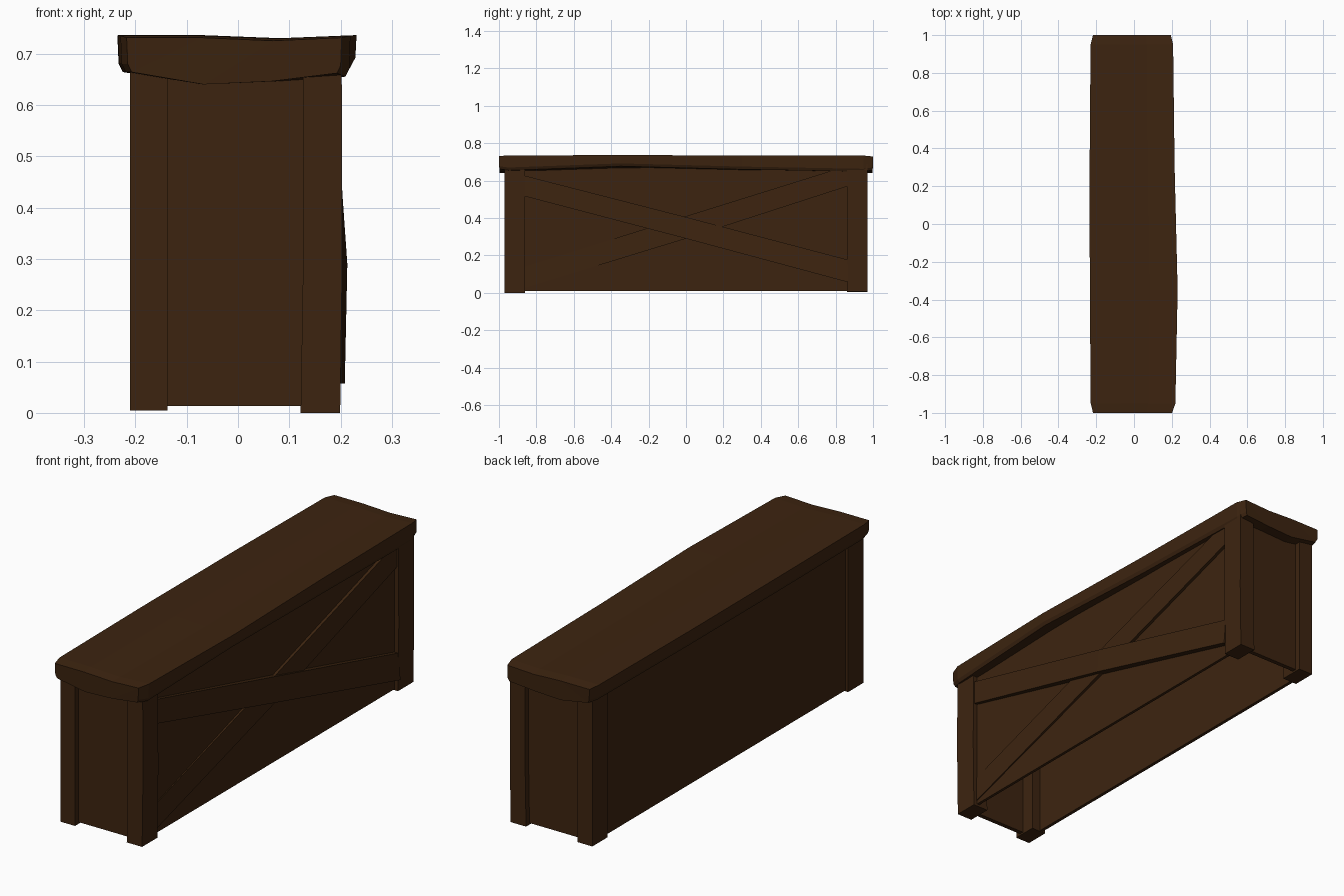
import bpy, bmesh

if "Cube" in bpy.data.objects:
    bpy.data.objects.remove(bpy.data.objects["Cube"])

wood = bpy.data.materials.new("dark_brown_wood")
wood.diffuse_color = (0.046, 0.0175, 0.005, 1)
wood.use_nodes = True
wood.node_tree.nodes["Principled BSDF"].inputs["Base Color"].default_value = wood.diffuse_color


def loft(name, rings):
    """Join matching rings of points into a closed flat-shaded solid."""
    bm = bmesh.new()
    vs = [[bm.verts.new(p) for p in r] for r in rings]
    n = len(rings[0])
    for a, b in zip(vs, vs[1:]):
        for i in range(n):
            j = (i + 1) % n
            bm.faces.new((a[i], a[j], b[j], b[i]))
    # caps as strips of quads
    for r in (vs[0], vs[-1]):
        for i in range(n // 2 - 1):
            bm.faces.new((r[i], r[i + 1], r[n - 2 - i], r[n - 1 - i]))
    bmesh.ops.recalc_face_normals(bm, faces=bm.faces)
    me = bpy.data.meshes.new(name)
    bm.to_mesh(me)
    bm.free()
    me.materials.append(wood)
    ob = bpy.data.objects.new(name, me)
    bpy.context.collection.objects.link(ob)
    return ob


def rect(x0, x1, y0, y1, z):
    return [(x0, y0, z), (x1, y0, z), (x1, y1, z), (x0, y1, z)]


def box(name, x0, x1, y0, y1, z0, z1):
    return loft(name, [rect(x0, x1, y0, y1, z0), rect(x0, x1, y0, y1, z1)])


# Corner posts
for end, s in (("front", -1), ("back", 1)):
    ya, yb = sorted((s * 0.86, s * 0.97))
    box(end + "_left_post", -0.21, -0.137, ya, yb, 0.005, 0.69)
    loft(end + "_right_post", [rect(0.122, 0.199, ya, yb, 0.0 if s < 0 else 0.006),
                               rect(0.127, 0.203, ya, yb, 0.3),
                               rect(0.127, 0.202, ya, yb, 0.69)])
    # End panels, set back between the posts
    ya, yb = sorted((s * 0.925, s * 0.945))
    box(end + "_panel", -0.15, 0.14, ya, yb, 0.013, 0.69)

# Long side panels (the underside stays open)
box("left_panel", -0.197, -0.182, -0.88, 0.88, 0.01, 0.69)
box("right_panel", 0.168, 0.181, -0.88, 0.88, 0.01, 0.69)


# Crossed braces on the right side: stations (y, z low, z high, x low, x high)
def brace(name, stations):
    loft(name, [[(0.172, y, z0), (x0, y, z0), (x1, y, z1), (0.172, y, z1)]
                for y, z0, z1, x0, x1 in stations])


brace("main_brace", [(-0.865, 0.517, 0.627, 0.197, 0.197),
                     (0.0, 0.29, 0.405, 0.213, 0.204),
                     (0.865, 0.057, 0.177, 0.208, 0.199)])
brace("cross_brace", [(-0.865, 0.025, 0.14, 0.184, 0.184),
                      (0.0, 0.29, 0.41, 0.195, 0.193),
                      (0.865, 0.57, 0.68, 0.195, 0.195)])

# Worn top slab: (y, x left, x right, z top, z of lower right edge)
stations = [(-1.0, -0.217, 0.202, 0.731, 0.662),
            (-0.95, -0.229, 0.219, 0.735, 0.655),
            (-0.35, -0.234, 0.231, 0.736, 0.677),
            (0.3, -0.235, 0.215, 0.735, 0.660),
            (0.95, -0.23, 0.207, 0.734, 0.648),
            (1.0, -0.217, 0.195, 0.729, 0.656)]
rings = []
for y, xl, xr, zt, zb in stations:
    xs = [xl + (xr - xl) * u for u in (0, 0.35, 0.68, 1)]
    top = [(x, y, zt + d) for x, d in zip(xs, (0, 0, -0.006, 0))]
    k = 0.955
    low = [(x * k, y * 0.996, z) for x, z in
           zip(xs, (0.664, 0.64, 0.646, zb))]
    mid_l, mid_r = (xl * 0.99, y, 0.68), (xr * 0.99, y, zb + 0.015)
    rings.append(top + [mid_r] + low[::-1] + [mid_l])
loft("top_slab", rings)
